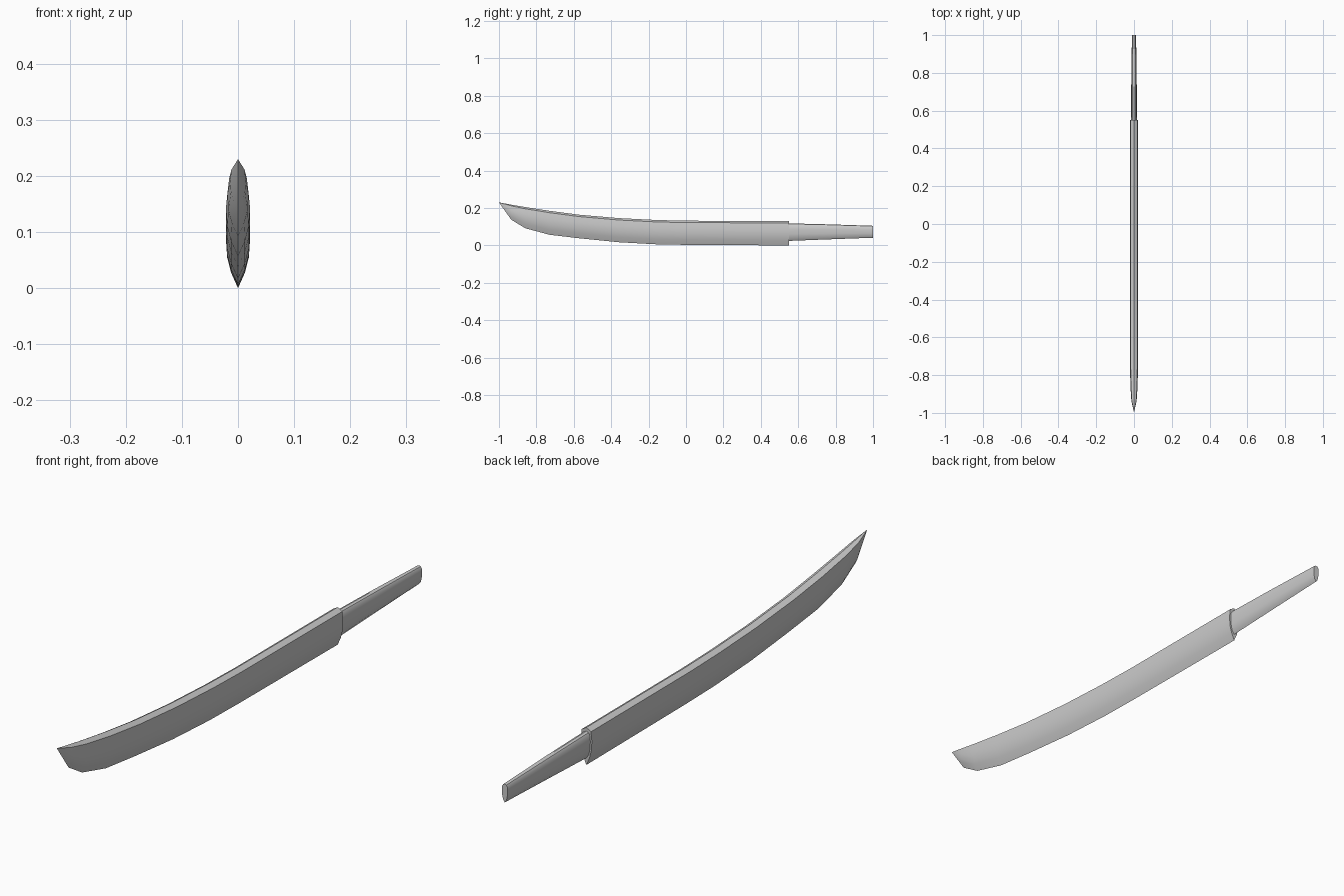
import bpy
import bmesh
import math

if "Cube" in bpy.data.objects:
    bpy.data.objects.remove(bpy.data.objects["Cube"])


def loft(name, stations, section, tip=None):
    """Skin mirrored cross-sections; a station is (y, top z, bottom z, half width)."""
    ring = section + [(-x, t) for x, t in reversed(section) if x > 0]
    bm = bmesh.new()
    rings = []
    for y, top, bottom, w in stations:
        rings.append([bm.verts.new((x * w, y, top + (bottom - top) * t)) for x, t in ring])
    n = len(ring)
    for a, b in zip(rings, rings[1:]):
        for i in range(n):
            j = (i + 1) % n
            bm.faces.new((a[i], a[j], b[j], b[i]))
    # Front end: a point or a flat cap
    if tip:
        point = bm.verts.new(tip)
        for i in range(n):
            bm.faces.new((point, rings[0][(i + 1) % n], rings[0][i]))
    else:
        bm.faces.new(rings[0])
    bm.faces.new(rings[-1])
    bmesh.ops.recalc_face_normals(bm, faces=bm.faces[:])
    mesh = bpy.data.meshes.new(name)
    bm.to_mesh(mesh)
    bm.free()
    obj = bpy.data.objects.new(name, mesh)
    bpy.context.collection.objects.link(obj)
    bpy.ops.object.select_all(action='DESELECT')
    obj.select_set(True)
    bpy.context.view_layer.objects.active = obj
    bpy.ops.object.shade_smooth_by_angle(angle=math.radians(30))
    return obj


# Curved blade: ridged spine, bulging sides, sharp lower edge
blade_section = [(0, 0), (0.83, 0.08), (1, 0.33), (0.9, 0.58), (0.57, 0.79), (0, 1)]
blade_stations = [
    (-0.935, 0.218, 0.138, 0.014),
    (-0.86, 0.205, 0.092, 0.019),
    (-0.73, 0.185, 0.057, 0.0215),
    (-0.57, 0.164, 0.038, 0.0215),
    (-0.36, 0.146, 0.017, 0.0215),
    (-0.16, 0.136, 0.006, 0.0215),
    (0.0, 0.132, 0.003, 0.0215),
    (0.55, 0.131, 0.0, 0.0215),
]
loft("blade", blade_stations, blade_section, tip=(0, -1, 0.23))

# Slim tapering tang with a rounded top
tang_section = [(0, 0), (0.55, 0.03), (0.9, 0.13), (1, 0.35), (0.9, 0.62), (0.6, 0.86), (0, 1)]
tang_stations = [
    (0.545, 0.118, 0.024, 0.0155),
    (0.75, 0.113, 0.032, 0.0145),
    (1.0, 0.105, 0.041, 0.011),
]
loft("tang", tang_stations, tang_section)
